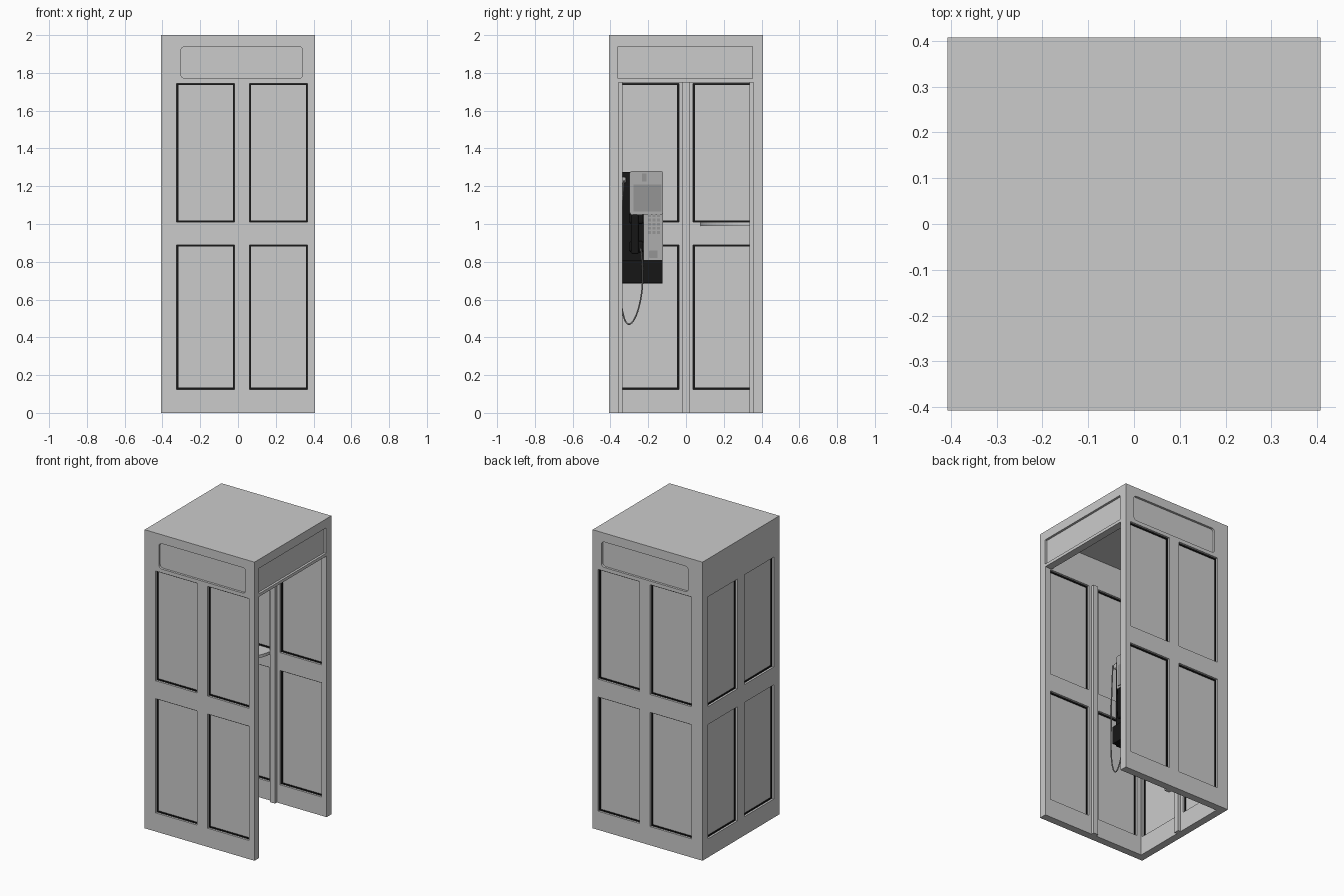
import bpy, bmesh, math
from mathutils import Vector

old = bpy.data.objects.get("Cube")
if old:
    bpy.data.objects.remove(old, do_unlink=True)


def material(name, value):
    m = bpy.data.materials.new(name)
    m.use_nodes = True
    color = (value, value, value, 1)
    m.diffuse_color = color
    m.node_tree.nodes["Principled BSDF"].inputs["Base Color"].default_value = color
    return m


GREY = material("booth grey", 0.6)
METAL = material("phone metal", 0.42)
SCREEN = material("phone panel grey", 0.3)
BLACK = material("black", 0.008)


def box(name, lo, hi, mat, bevel=0, axis=None):
    """Box between two corners; bevel only the edges along axis if given."""
    lo, hi = Vector(lo), Vector(hi)
    bm = bmesh.new()
    bmesh.ops.create_cube(bm, size=1)
    for v in bm.verts:
        v.co = (lo + hi) / 2 + v.co * (hi - lo)
    if bevel:
        edges = [e for e in bm.edges if axis is None
                 or abs((e.verts[0].co - e.verts[1].co)[axis]) > 1e-5]
        bmesh.ops.bevel(bm, geom=edges, offset=bevel, segments=4,
                        profile=0.5, affect='EDGES')
    return finish(name, bm, mat)


def finish(name, bm, mat):
    bmesh.ops.recalc_face_normals(bm, faces=bm.faces)
    me = bpy.data.meshes.new(name)
    bm.to_mesh(me)
    bm.free()
    me.materials.append(mat)
    ob = bpy.data.objects.new(name, me)
    bpy.context.collection.objects.link(ob)
    return ob


def cut(target, cutter):
    cutter.hide_render = True
    mod = target.modifiers.new("cut", 'BOOLEAN')
    mod.operation = 'DIFFERENCE'
    mod.solver = 'EXACT'
    mod.object = cutter
    bpy.context.view_layer.objects.active = target
    bpy.ops.object.modifier_apply(modifier=mod.name)
    bpy.data.objects.remove(cutter, do_unlink=True)


def tube(name, points, radius, mat):
    cu = bpy.data.curves.new(name, 'CURVE')
    cu.dimensions = '3D'
    cu.bevel_depth = radius
    cu.bevel_resolution = 2
    cu.use_fill_caps = True
    sp = cu.splines.new('NURBS')
    sp.points.add(len(points) - 1)
    for p, co in zip(sp.points, points):
        p.co = (*co, 1)
    sp.use_endpoint_u = True
    sp.order_u = 4
    cu.materials.append(mat)
    ob = bpy.data.objects.new(name, cu)
    bpy.context.collection.objects.link(ob)


H, I = 0.407, 0.357          # outer and inner half widths
M = (H + I) / 2              # middle of a wall
ROWS = [(0.125, 0.89), (1.01, 1.745)]

# Booth shell: hollow box with an open doorway on one side
shell = box("booth_shell", (-H, -H, 0), (H, H, 2), GREY)
cut(shell, box("cutter", (-I, -I, -0.1), (I, I, 1.95), GREY))
cut(shell, box("cutter", (0.3, -I, -0.1), (0.5, I, 1.75), GREY))

# Walls: function mapping (along, outward, up) to world space, and window columns
FRONT_COLS = [(-0.325, -0.018), (0.06, 0.368)]
SIDE_COLS = [(-0.348, -0.038), (0.038, 0.348)]
WALLS = [("front", lambda a, d, z: (a, -d, z), FRONT_COLS),
         ("back", lambda a, d, z: (a, d, z), FRONT_COLS),
         ("left_side", lambda a, d, z: (-d, a, z), SIDE_COLS)]


def wall_box(name, place, a, d, z, mat):
    p, q = place(a[0], d[0], z[0]), place(a[1], d[1], z[1])
    return box(name, [min(s) for s in zip(p, q)], [max(s) for s in zip(p, q)], mat)


for wall, place, cols in WALLS:
    for a0, a1 in cols:
        for z0, z1 in ROWS:
            cut(shell, wall_box("cutter", place, (a0, a1), (0.3, 0.5), (z0, z1), GREY))
            # Pane with a dark seal around it
            wall_box(wall + "_pane", place, (a0, a1), (M - 0.006, M + 0.006), (z0, z1), GREY)
            w, d = 0.009, (M - 0.011, M + 0.011)
            for s0, s1 in ((a0, a0 + w), (a1 - w, a1)):
                wall_box(wall + "_seal", place, (s0, s1), d, (z0, z1), BLACK)
            for t0, t1 in ((z0, z0 + w), (z1 - w, z1)):
                wall_box(wall + "_seal", place, (a0, a1), d, (t0, t1), BLACK)
    # Inner post between the windows
    c = (cols[0][1] + cols[1][0]) / 2
    wall_box(wall + "_inner_post", place, (c - 0.018, c + 0.018),
             (I - 0.02, I + 0.005), (0, 1.75), GREY)

# Recessed blank header panels
for s in (-1, 1):
    y = sorted((s * (H - 0.015), s * 0.5))
    cut(shell, box("cutter", (-0.302, y[0], 1.77), (0.342, y[1], 1.94), GREY, 0.022, 1))
cut(shell, box("cutter", (H - 0.015, -0.36, 1.77), (0.5, 0.352, 1.94), GREY))

# Corner shelf: quarter disc
bm = bmesh.new()
rim = [bm.verts.new((-I, I, 0.99))]
for i in range(17):
    t = math.pi / 2 * i / 16
    rim.append(bm.verts.new((-I + 0.36 * math.sin(t), I - 0.28 * math.cos(t), 0.99)))
face = bm.faces.new(rim)
ext = bmesh.ops.extrude_face_region(bm, geom=[face])["geom"]
bmesh.ops.translate(bm, vec=(0, 0, 0.02),
                    verts=[g for g in ext if isinstance(g, bmesh.types.BMVert)])
finish("corner_shelf", bm, GREY)

# Payphone body
X = -0.12
box("phone_back_box", (-I, -0.348, 0.685), (X - 0.03, -0.125, 1.275), BLACK)
box("phone_base", (-I, -0.345, 0.69), (X, -0.125, 0.81), BLACK)
box("phone_upper_cover", (X - 0.08, -0.298, 1.05), (X + 0.01, -0.122, 1.28), METAL, 0.012, 0)
box("phone_lower_cover", (X - 0.08, -0.225, 0.81), (X, -0.122, 1.055), METAL)
box("phone_screen", (X + 0.005, -0.278, 1.065), (X + 0.014, -0.13, 1.21), SCREEN)
box("coin_slot", (X + 0.005, -0.232, 1.225), (X + 0.014, -0.21, 1.268), SCREEN)
box("coin_return", (X - 0.01, -0.195, 0.82), (X + 0.006, -0.15, 0.86), SCREEN, 0.005, 0)

# Keypad
for row in range(5):
    for col in range(3):
        y, z = -0.192 + col * 0.023, 0.955 + row * 0.022
        box("keypad_button", (X - 0.005, y - 0.008, z - 0.007),
            (X + 0.007, y + 0.008, z + 0.007), SCREEN)

# Handset, its hook and the hanging cord
box("handset_grip", (X - 0.02, -0.29, 0.84), (X + 0.015, -0.25, 1.05), BLACK, 0.01)
for z in (0.85, 1.0):
    box("handset_end", (X - 0.035, -0.3, z), (X + 0.01, -0.225, z + 0.06), BLACK, 0.015)
box("handset_hook", (X - 0.04, -0.342, 1.215), (X, -0.318, 1.25), METAL, 0.008)
CORD = [(-0.33, 1.23), (-0.345, 1.0), (-0.345, 0.8), (-0.35, 0.6), (-0.325, 0.47),
        (-0.285, 0.46), (-0.235, 0.58), (-0.222, 0.75), (-0.24, 0.87)]
tube("phone_cord", [(X + 0.012, y, z) for y, z in CORD], 0.004, SCREEN)
